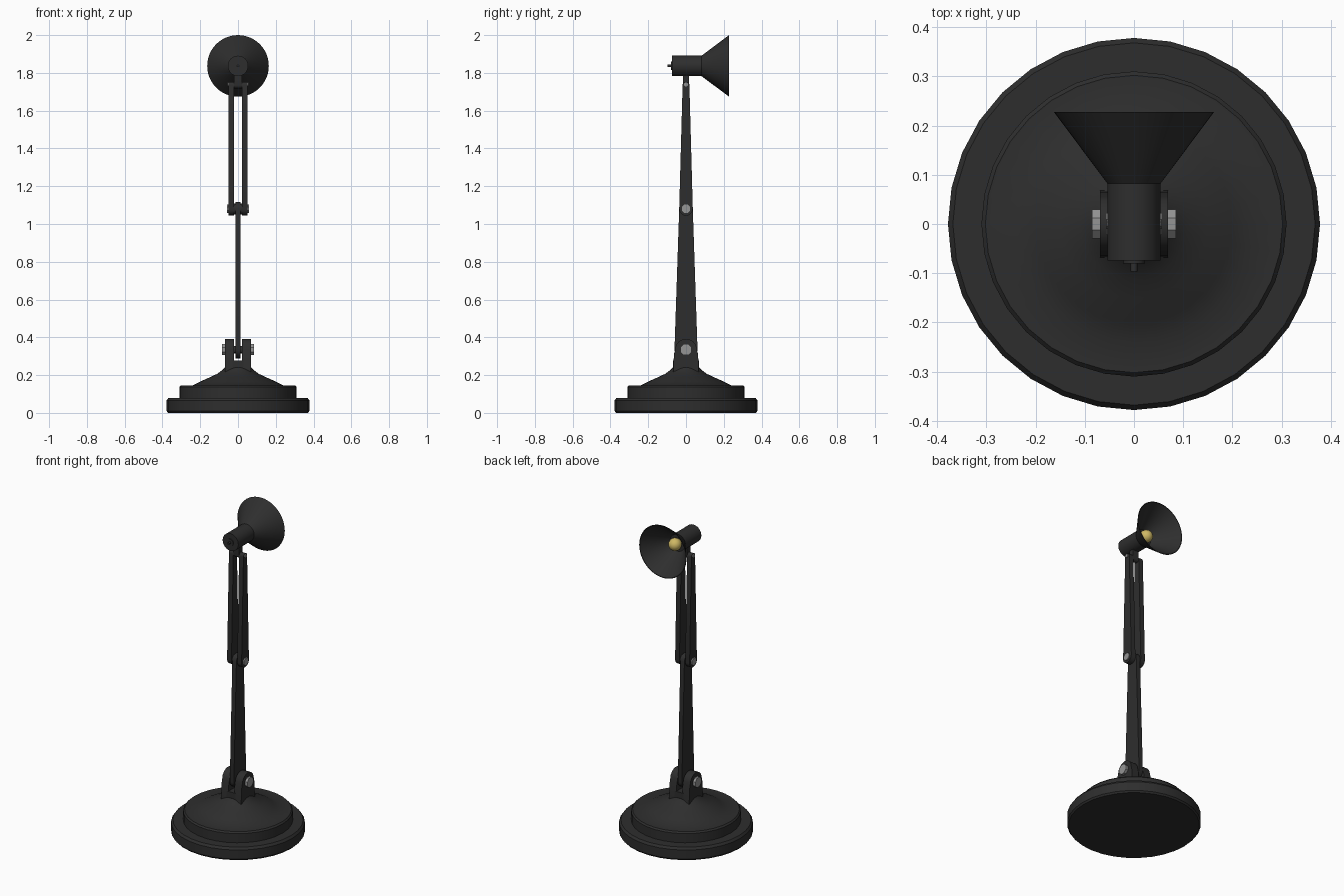
import bpy, bmesh, math
from mathutils import Matrix, Vector

if "Cube" in bpy.data.objects:
    bpy.data.objects.remove(bpy.data.objects["Cube"])


def material(name, rgb):
    m = bpy.data.materials.new(name)
    m.diffuse_color = (*rgb, 1)
    m.use_nodes = True
    m.node_tree.nodes["Principled BSDF"].inputs["Base Color"].default_value = m.diffuse_color
    return m


BLACK = material("black_enamel", (0.027, 0.027, 0.027))
STEEL = material("grey_steel", (0.30, 0.30, 0.30))
YELLOW = material("warm_bulb", (0.62, 0.48, 0.13))


def finish(name, bm, mat, smooth=True):
    bmesh.ops.recalc_face_normals(bm, faces=bm.faces)
    me = bpy.data.meshes.new(name)
    bm.to_mesh(me)
    bm.free()
    me.materials.append(mat)
    ob = bpy.data.objects.new(name, me)
    bpy.context.collection.objects.link(ob)
    if smooth:
        bpy.ops.object.select_all(action='DESELECT')
        ob.select_set(True)
        bpy.context.view_layer.objects.active = ob
        bpy.ops.object.shade_smooth_by_angle(angle=math.radians(30))
    return ob


def lathe(name, profile, mat, steps, matrix=Matrix()):
    """Spin (radius, height) points around z, then place with matrix."""
    bm = bmesh.new()
    vs = [bm.verts.new((r, 0, z)) for r, z in profile]
    es = [bm.edges.new(p) for p in zip(vs, vs[1:])]
    bmesh.ops.spin(bm, geom=vs + es, axis=(0, 0, 1), cent=(0, 0, 0),
                   angle=2 * math.pi, steps=steps, use_duplicate=False)
    bmesh.ops.remove_doubles(bm, verts=bm.verts, dist=1e-5)
    bm.transform(matrix)
    return finish(name, bm, mat)


def plate(name, outline, x0, x1, mat=BLACK):
    """Extrude a (y, z) outline from x0 to x1."""
    bm = bmesh.new()
    f = bm.faces.new([bm.verts.new((x0, y, z)) for y, z in outline])
    r = bmesh.ops.extrude_face_region(bm, geom=[f])
    bmesh.ops.translate(bm, vec=(x1 - x0, 0, 0),
                        verts=[v for v in r["geom"] if isinstance(v, bmesh.types.BMVert)])
    return finish(name, bm, mat)


def arc(z, r, a0, a1, n=10, squash=1.0):
    return [(r * math.cos(math.radians(a0 + (a1 - a0) * i / n)),
             z + squash * r * math.sin(math.radians(a0 + (a1 - a0) * i / n)))
            for i in range(n + 1)]


def arm_outline(z0, r0, z1, r1, squash=1.0):
    return arc(z0, r0, 180, 360, squash=squash) + arc(z1, r1, 0, 180)


def disc(name, z, r, x0, x1, mat, sides):
    a = [math.tau * (i + 0.5) / sides for i in range(sides)]
    return plate(name, [(r * math.cos(t), z + r * math.sin(t)) for t in a], x0, x1, mat)


# Stepped round base
lathe("base", [(0, 0), (0.37, 0), (0.378, 0.01), (0.378, 0.066), (0.368, 0.08),
               (0.31, 0.08), (0.31, 0.137), (0.302, 0.146), (0.238, 0.146),
               (0.20, 0.166), (0.15, 0.188), (0.11, 0.207), (0.08, 0.229),
               (0.07, 0.24), (0, 0.24)], BLACK, 32)

# Fork on the base, with its floor
plate("fork_floor", [(-0.068, 0.21), (0.068, 0.21), (0.068, 0.277), (-0.068, 0.277)],
      -0.03, 0.03)
for side, s in (("left", -1), ("right", 1)):
    plate("fork_ear_" + side, [(-0.068, 0.21), (0.068, 0.21), (0.064, 0.31)]
          + arc(0.335, 0.057, 0, 180, 12) + [(-0.064, 0.31)], s * 0.02, s * 0.069)
    disc("fork_bolt_" + side, 0.335, 0.032, s * 0.069, s * 0.085, STEEL, 8)
disc("fork_pin", 0.335, 0.02, -0.069, 0.069, BLACK, 12)

# Single lower arm
plate("lower_arm", arm_outline(0.335, 0.061, 1.08, 0.036, squash=0.75), -0.014, 0.014)

# Elbow joint
disc("elbow_spacer", 1.08, 0.03, -0.03, 0.03, BLACK, 16)

# Twin upper arms
for side, s in (("left", -1), ("right", 1)):
    plate("upper_arm_" + side, arm_outline(1.08, 0.036, 1.735, 0.018), s * 0.02, s * 0.05)
    disc("elbow_bolt_" + side, 1.08, 0.024, s * 0.05, s * 0.057, STEEL, 8)
    disc("neck_bolt_" + side, 1.738, 0.011, s * 0.05, s * 0.056, STEEL, 8)

# Neck lug between the upper arms and the lamp head
plate("neck", arc(1.735, 0.017, 180, 360) + [(0.016, 1.80), (-0.016, 1.80)], -0.02, 0.02)

# Lamp head: socket, hollow shade and switch, spun about the y axis
HEAD = Matrix.Translation((0, 0, 1.837)) @ Matrix.Rotation(math.radians(-90), 4, 'X')
lathe("lamp_socket", [(0, -0.074), (0.054, -0.074), (0.054, 0.085), (0, 0.085)],
      BLACK, 32, HEAD)
lathe("lamp_shade", [(0.054, 0.082), (0.163, 0.228), (0.159, 0.228), (0.050, 0.084)],
      BLACK, 48, HEAD)
lathe("switch", [(0, -0.097), (0.007, -0.097), (0.007, -0.080), (0.022, -0.080),
                 (0.022, -0.072), (0, -0.072)], BLACK, 16, HEAD)

# Bulb
bm = bmesh.new()
bmesh.ops.create_uvsphere(bm, u_segments=16, v_segments=10, radius=0.038)
bm.transform(HEAD @ Matrix.Translation((0, 0, 0.108)))
finish("bulb", bm, YELLOW)
